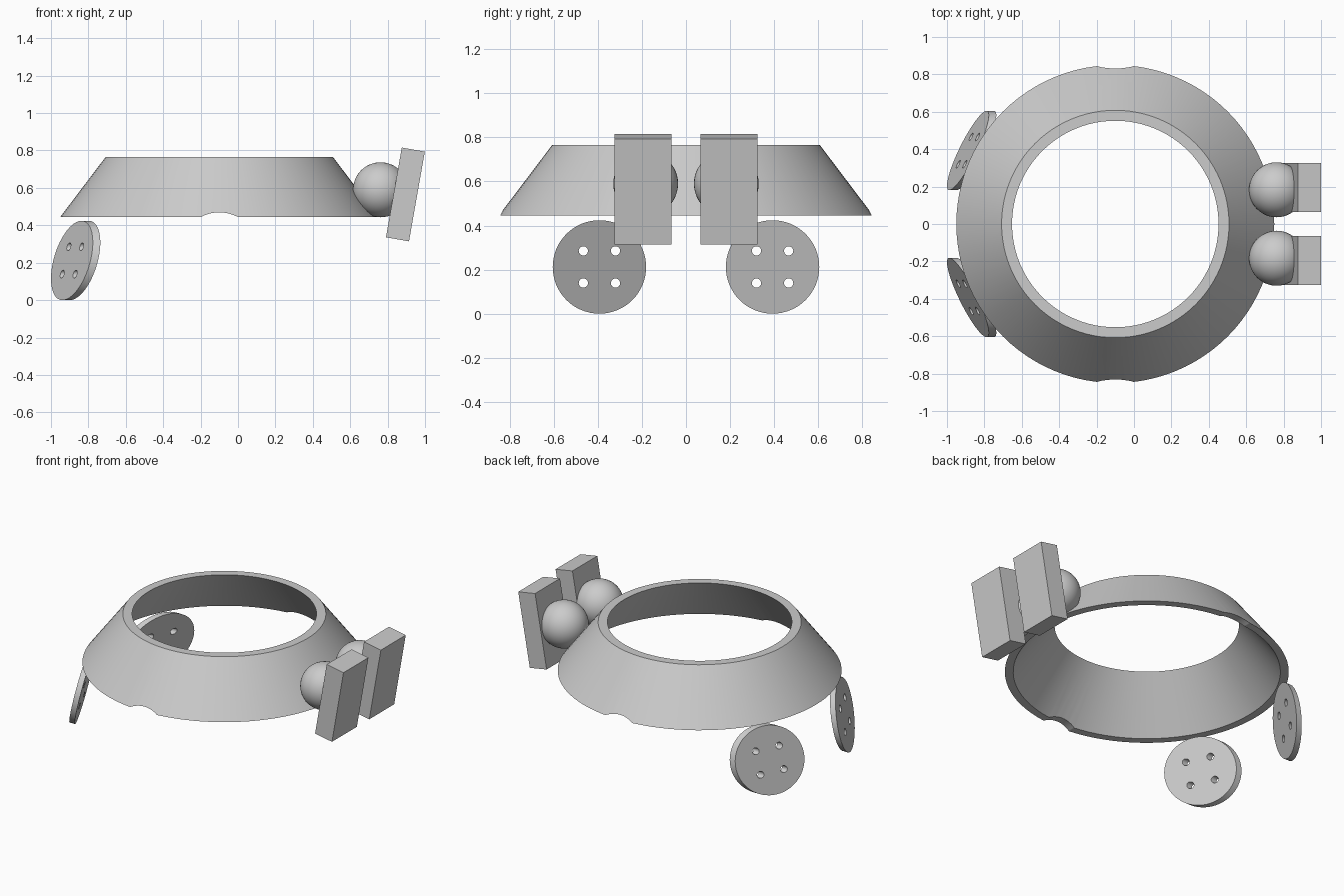
import bpy
import bmesh
import math
from mathutils import Matrix

cube = bpy.data.objects.get("Cube")
if cube:
    bpy.data.objects.remove(cube, do_unlink=True)

grey = bpy.data.materials.new("plain grey")
grey.use_nodes = True
colour = (0.6, 0.6, 0.6, 1)
grey.diffuse_color = colour
grey.node_tree.nodes["Principled BSDF"].inputs["Base Color"].default_value = colour


def finish(obj, name, smooth=True):
    obj.name = obj.data.name = name
    obj.data.materials.clear()
    obj.data.materials.append(grey)
    bpy.ops.object.select_all(action="DESELECT")
    obj.select_set(True)
    bpy.context.view_layer.objects.active = obj
    if smooth:
        bpy.ops.object.shade_smooth_by_angle(angle=math.radians(30))
    return obj


def cylinder(radius, depth, location, axis, sides=64):
    """Cylinder along x or y, with its transform baked into the mesh."""
    turn = (0, math.pi / 2, 0) if axis == "x" else (math.pi / 2, 0, 0)
    bpy.ops.mesh.primitive_cylinder_add(vertices=sides, radius=radius, depth=depth,
                                        location=location, rotation=turn)
    obj = bpy.context.object
    bpy.ops.object.transform_apply(location=True, rotation=True, scale=True)
    return obj


def cut(obj, cutter):
    cutter.hide_render = True
    mod = obj.modifiers.new("cut", "BOOLEAN")
    mod.operation = "DIFFERENCE"
    mod.solver = "EXACT"
    mod.object = cutter
    bpy.context.view_layer.objects.active = obj
    bpy.ops.object.modifier_apply(modifier=mod.name)
    bpy.data.objects.remove(cutter, do_unlink=True)


# Sloping hollow collar: four-point wall profile swept round z
SIDES = 96
profile = [(0.85, 0.445), (0.608, 0.765), (0.552, 0.765), (0.80, 0.445)]
bm = bmesh.new()
rings = []
for i in range(SIDES):
    a = 2 * math.pi * i / SIDES
    rings.append([bm.verts.new((r * math.cos(a) - 0.1, r * math.sin(a), z))
                  for r, z in profile])
for i in range(SIDES):
    here, there = rings[i], rings[(i + 1) % SIDES]
    for j in range(4):
        k = (j + 1) % 4
        bm.faces.new((here[j], there[j], there[k], here[k]))
bmesh.ops.recalc_face_normals(bm, faces=bm.faces[:])
mesh = bpy.data.meshes.new("collar")
bm.to_mesh(mesh)
bm.free()
collar = bpy.data.objects.new("collar", mesh)
bpy.context.collection.objects.link(collar)

# Shallow arched notches in the front and back of the lower rim
cut(collar, cylinder(0.212, 2, (-0.1, 0, 0.257), "y", 96))
finish(collar, "collar")

for side, word in ((1, "back"), (-1, "front")):
    # Slanted button disc with four holes
    disc = cylinder(0.212, 0.04, (0, 0, 0), "x")
    for y in (-0.073, 0.073):
        for z in (-0.073, 0.073):
            cut(disc, cylinder(0.021, 0.3, (0, y, z), "x", 24))
    shear = Matrix.Identity(4)
    shear[0][1] = 0.47 * side
    shear[0][2] = 0.24
    disc.data.transform(shear)
    disc.location = (-0.868, 0.393 * side, 0.212)
    finish(disc, word + "_button")

    # Ball resting against the collar
    bpy.ops.mesh.primitive_uv_sphere_add(segments=48, ring_count=24, radius=0.147,
                                         location=(0.762, 0.183 * side, 0.59))
    finish(bpy.context.object, word + "_ball")

    # Tilted slab over the ball
    bpy.ops.mesh.primitive_cube_add(size=1, location=(0.895, 0.195 * side, 0.565),
                                    rotation=(0, math.radians(10), 0))
    slab = bpy.context.object
    slab.scale = (0.125, 0.26, 0.487)
    finish(slab, word + "_slab", smooth=False)
